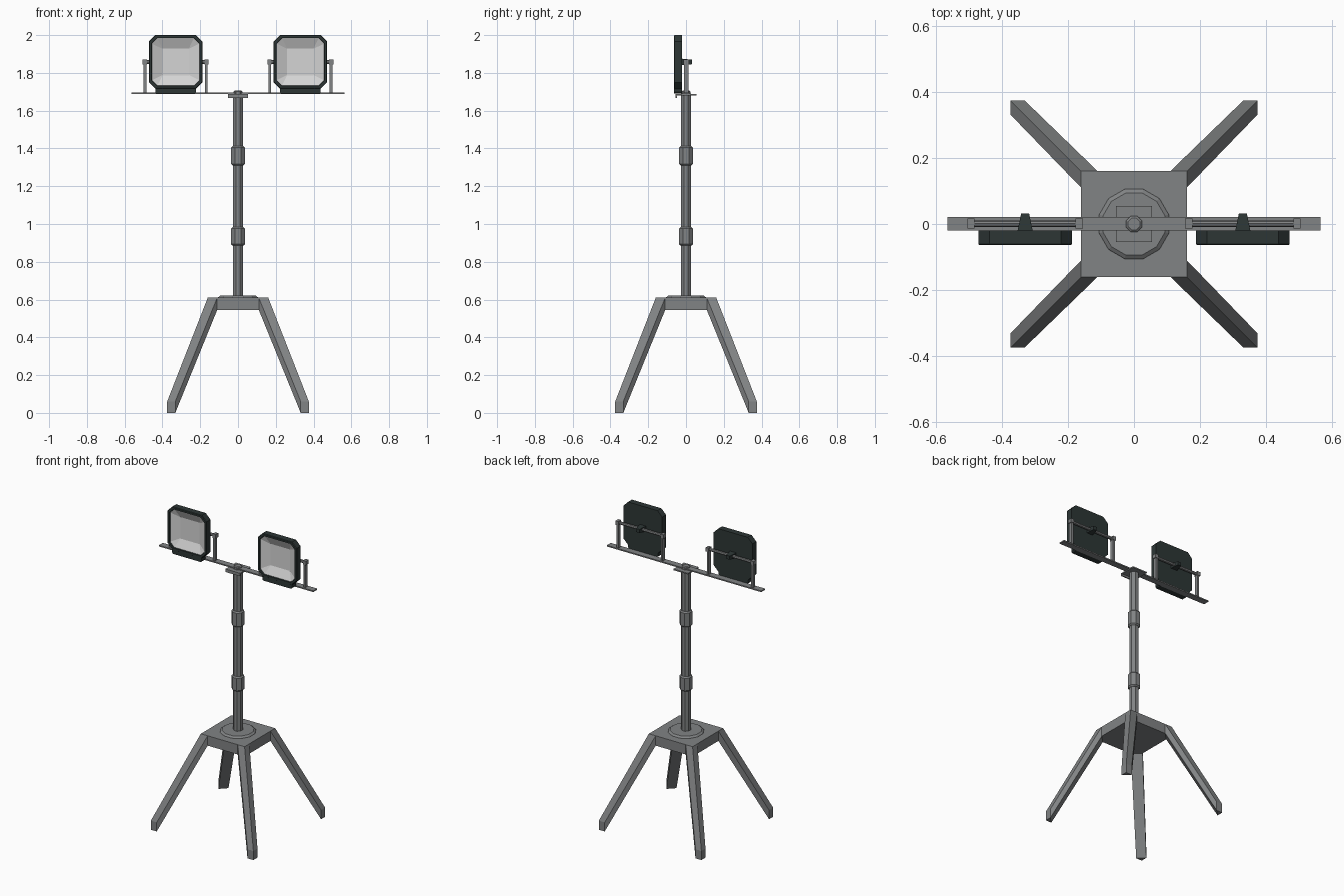
import bpy, bmesh, math
from mathutils import Matrix, Vector

if "Cube" in bpy.data.objects:
    bpy.data.objects.remove(bpy.data.objects["Cube"])


def material(name, rgb):
    m = bpy.data.materials.new(name)
    m.diffuse_color = (*rgb, 1)
    m.use_nodes = True
    m.node_tree.nodes["Principled BSDF"].inputs["Base Color"].default_value = m.diffuse_color
    return m


GREY = material("steel grey", (0.22, 0.228, 0.232))
DARK = material("dark housing", (0.026, 0.037, 0.036))
LENS = material("pale reflector", (0.66, 0.66, 0.66))


def finish(name, bm, *mats):
    bmesh.ops.recalc_face_normals(bm, faces=bm.faces)
    me = bpy.data.meshes.new(name)
    bm.to_mesh(me)
    bm.free()
    for m in mats:
        me.materials.append(m)
    ob = bpy.data.objects.new(name, me)
    bpy.context.collection.objects.link(ob)
    return ob


def box(name, lo, hi, mat):
    bm = bmesh.new()
    bmesh.ops.create_cube(bm, size=1)
    for v in bm.verts:
        v.co = [(a + b) / 2 + c * (b - a) for a, b, c in zip(lo, hi, v.co)]
    return finish(name, bm, mat)


def hull(name, points, mat):
    bm = bmesh.new()
    for p in points:
        bm.verts.new(p)
    bmesh.ops.convex_hull(bm, input=bm.verts)
    bmesh.ops.dissolve_limit(bm, angle_limit=0.01, verts=bm.verts, edges=bm.edges)
    return finish(name, bm, mat)


def loft(bm, rings, cap_start=True, cap_end=True):
    """Bridge rings of points; returns the faces of each band and the end cap."""
    vs = [[bm.verts.new(p) for p in r] for r in rings]
    n = len(vs[0])
    bands = [[bm.faces.new((a[i], a[(i + 1) % n], b[(i + 1) % n], b[i]))
              for i in range(n)] for a, b in zip(vs, vs[1:])]
    if cap_start:
        bm.faces.new(vs[0])
    if cap_end:
        bands.append([bm.faces.new(vs[-1])])
    return bands


def turned(name, profile, sides, mat):
    """Faceted solid of revolution about z, profile = (radius, z) pairs."""
    bm = bmesh.new()
    angles = [math.tau * (i + 0.5) / sides for i in range(sides)]
    loft(bm, [[(r * math.cos(a), r * math.sin(a), z) for a in angles]
              for r, z in profile])
    return finish(name, bm, mat)


# Base plate and flange
box("base_plate", (-.16, -.16, .545), (.16, .16, .61), GREY)
turned("base_flange", [(.11, .608), (.108, .613), (.097, .621)], 12, GREY)

# Four splayed legs with a triangular plan section
for sx in (-1, 1):
    for sy in (-1, 1):
        pts = []
        for out, inn, zs in ((.16, .11, (.545, .61)), (.375, .332, (0, .06))):
            for z in zs:
                pts += [(sx * x, sy * y, z)
                        for x, y in ((out, out), (inn, out), (out, inn))]
        hull("leg", pts, GREY)

# Telescopic pole with two collars
turned("pole", [(.0295, .615), (.0295, 1.69)], 8, GREY)
for z0, z1 in ((.885, .983), (1.31, 1.413)):
    turned("collar", [(.031, z0), (.039, z0 + .008),
                      (.039, z1 - .008), (.031, z1)], 8, GREY)

# Crossbar mount
box("mount_plate", (-.054, -.055, 1.68), (.054, .055, 1.688), GREY)
box("mount_lip", (-.054, -.055, 1.668), (.054, -.047, 1.688), GREY)
box("crossbar", (-.565, -.02, 1.687), (.565, .021, 1.695), GREY)
turned("top_nut", [(.026, 1.69), (.026, 1.701), (.019, 1.706)], 8, GREY)


def octagon(cx, cz, half, cut, y):
    h, k = half, half - cut
    return [(cx + x, y, cz + z) for x, z in
            ((k, h), (h, k), (h, -k), (k, -h), (-k, -h), (-h, -k), (-h, k), (-k, h))]


# Two floodlights, each on its own yoke
CZ = 1.858
for cx in (-.33, .33):
    # Housing with a raised rim and recessed pale reflector
    bm = bmesh.new()
    bands = loft(bm, [octagon(cx, CZ, .142, .034, -.02),
                      octagon(cx, CZ, .142, .034, -.060),
                      octagon(cx, CZ, .139, .033, -.064),
                      octagon(cx, CZ, .128, .030, -.064),
                      octagon(cx, CZ, .126, .029, -.056),
                      octagon(cx, CZ, .071, .001, -.030)])
    for f in bands[4] + bands[5]:
        f.material_index = 1
    finish("lamp_housing", bm, DARK, LENS)

    # Driver box under the housing
    hull("driver_box", [(cx + s * w, y, z) for s in (-1, 1)
                        for w, z in ((.108, 1.72), (.108, 1.698), (.102, 1.69))
                        for y in (-.063, -.022)], DARK)

    # Tapered clamp behind the housing
    hull("rear_clamp", [(cx + s * w, y, CZ + t * h) for s in (-1, 1) for t in (-1, 1)
                        for w, h, y in ((.023, .017, -.021), (.012, .012, .032))], DARK)

    # Yoke: uprights, pivot knobs and horizontal rod
    for s in (-1, 1):
        x = cx + s * .162
        box("yoke_upright", (x - .007, -.01, 1.692), (x + .007, .013, 1.872), GREY)
        x = cx + s * .164
        box("pivot_knob", (x - .011, -.013, CZ - .013), (x + .011, .016, CZ + .013), GREY)
    bm = bmesh.new()
    bmesh.ops.create_cone(bm, cap_ends=True, segments=8, radius1=.01, radius2=.01,
                          depth=.33, matrix=Matrix.Translation((cx, .001, CZ))
                          @ Matrix.Rotation(math.pi / 2, 4, 'Y'))
    finish("yoke_rod", bm, GREY)
